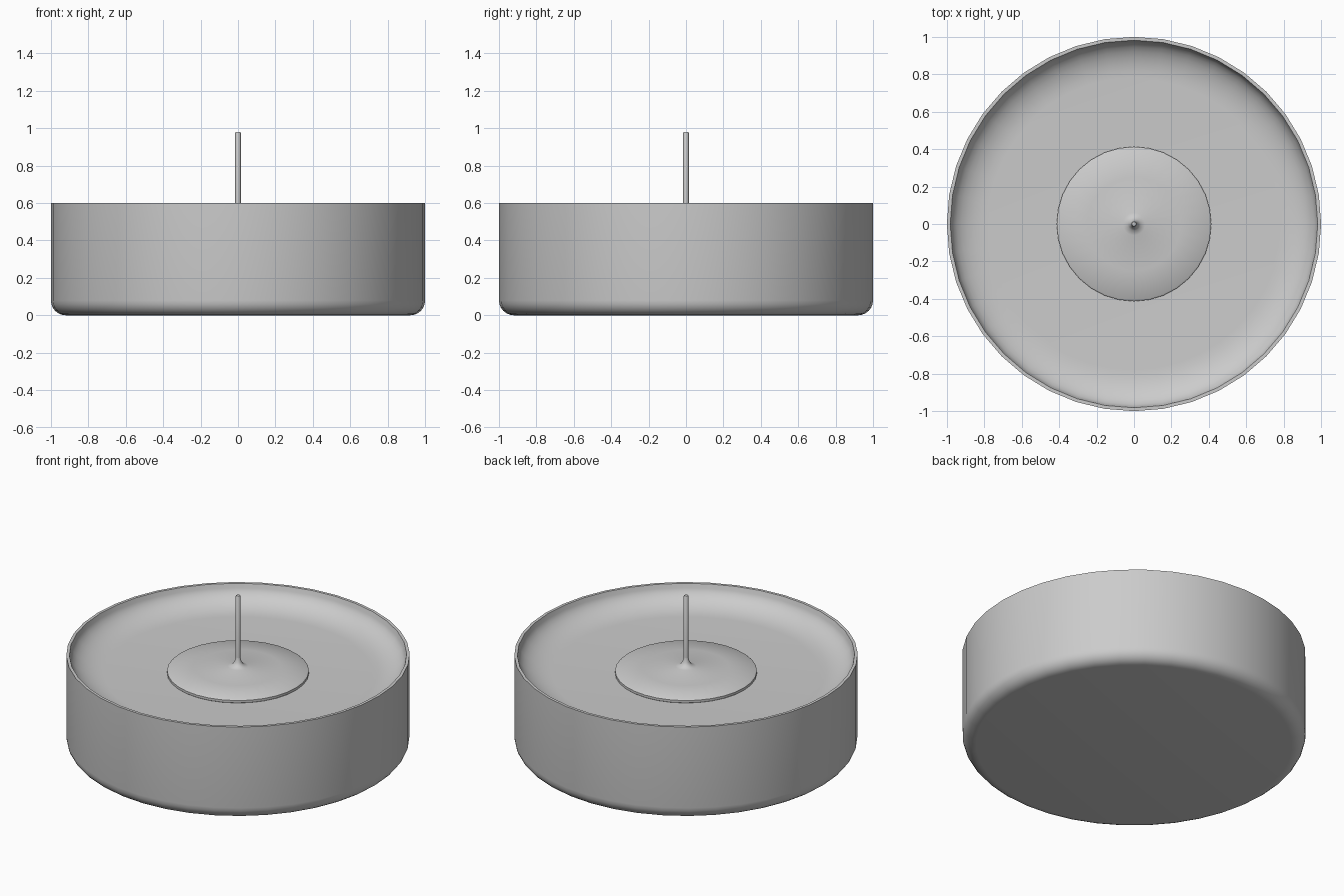
import bpy, bmesh, math

if "Cube" in bpy.data.objects:
    bpy.data.objects.remove(bpy.data.objects["Cube"])

grey = bpy.data.materials.new("grey")
grey.diffuse_color = (0.6, 0.6, 0.6, 1)
grey.use_nodes = True
grey.node_tree.nodes["Principled BSDF"].inputs["Base Color"].default_value = grey.diffuse_color


def lathe(name, profile, sides, angle):
    """Revolve (radius, z) points about z; radius 0 closes to a pole."""
    bm = bmesh.new()
    rings = []
    for r, z in profile:
        if r == 0:
            rings.append([bm.verts.new((0, 0, z))] * sides)
        else:
            rings.append([bm.verts.new((r * math.cos(2 * math.pi * i / sides),
                                        r * math.sin(2 * math.pi * i / sides), z))
                          for i in range(sides)])
    for a, b in zip(rings, rings[1:]):
        for i in range(sides):
            j = (i + 1) % sides
            bm.faces.new(list(dict.fromkeys((a[i], a[j], b[j], b[i]))))
    bmesh.ops.recalc_face_normals(bm, faces=bm.faces)
    mesh = bpy.data.meshes.new(name)
    bm.to_mesh(mesh)
    bm.free()
    mesh.materials.append(grey)
    obj = bpy.data.objects.new(name, mesh)
    bpy.context.collection.objects.link(obj)
    bpy.ops.object.select_all(action='DESELECT')
    obj.select_set(True)
    bpy.context.view_layer.objects.active = obj
    bpy.ops.object.shade_smooth_by_angle(angle=math.radians(angle))
    return obj


def arc(cr, cz, rr, rz, start, end, steps):
    """Points of an elliptical arc in the (radius, z) plane, in degrees."""
    angles = [math.radians(start + (end - start) * k / steps) for k in range(steps + 1)]
    return [(cr + rr * math.cos(a), cz + rz * math.sin(a)) for a in angles]


# Cup with rounded bottom edge, thin rim and concave filling
lathe("cup_and_wax",
      [(0, 0)] + arc(0.92, 0.08, 0.08, 0.08, -90, 0, 6)
      + [(1.0, 0.6), (0.982, 0.6)]
      + arc(0.78, 0.595, 0.2, 0.115, 0, -90, 8) + [(0, 0.48)], 40, 40)

# Slightly domed centre disc with a flare around the wick
lathe("centre_disc",
      [(0, 0.475), (0.405, 0.475), (0.413, 0.482), (0.413, 0.497), (0.405, 0.503),
       (0.25, 0.517), (0.06, 0.527), (0.035, 0.535), (0.02, 0.555), (0.014, 0.585),
       (0, 0.585)], 32, 40)

# Wick
lathe("wick", [(0, 0.5), (0.015, 0.5), (0.015, 0.975), (0.012, 0.98), (0, 0.98)], 8, 50)
